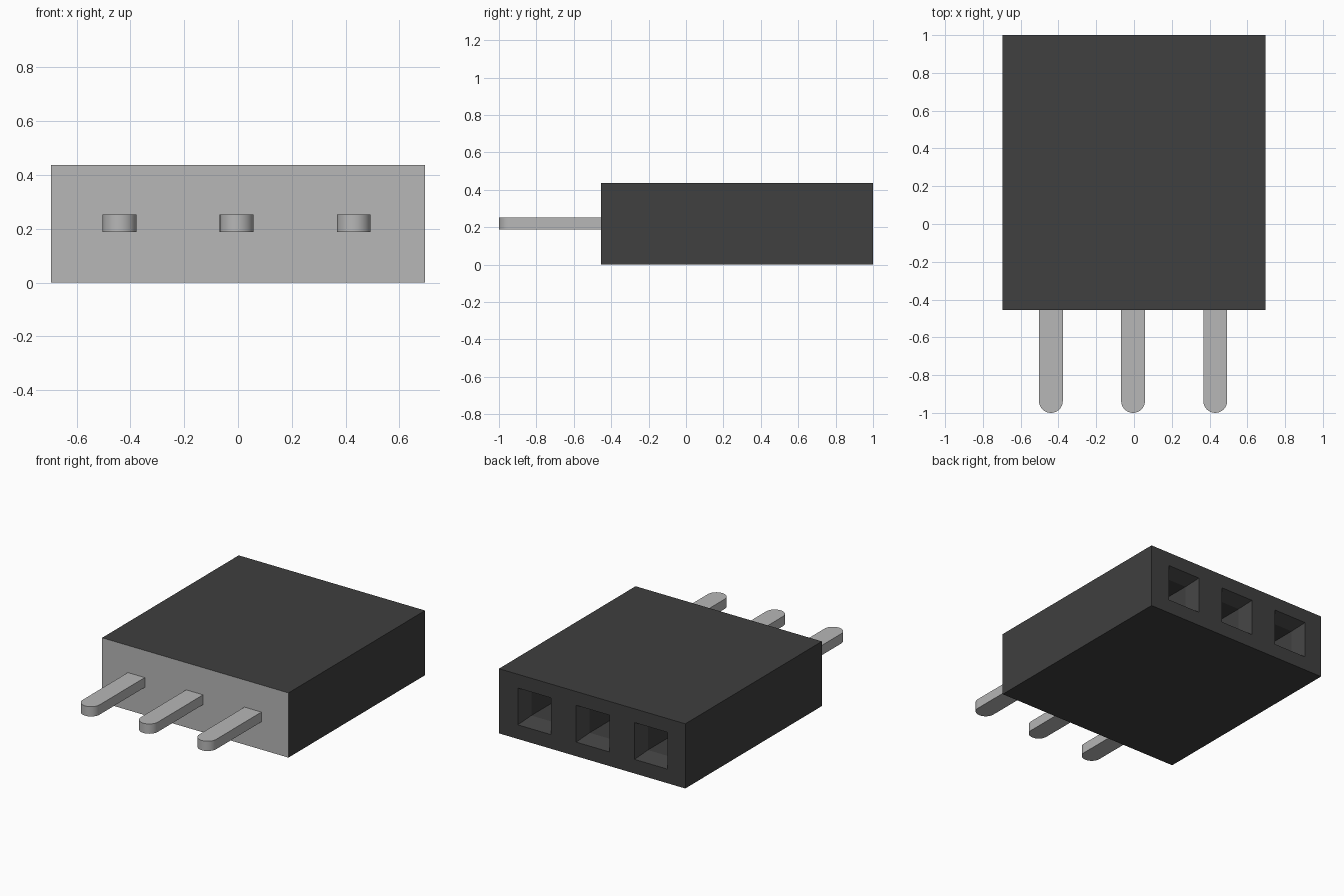
import bpy, bmesh, math
from mathutils import Matrix

cube = bpy.data.objects.get("Cube")
if cube:
    bpy.data.objects.remove(cube, do_unlink=True)


def material(name, value):
    m = bpy.data.materials.new(name)
    m.use_nodes = True
    colour = (value, value, value, 1)
    m.diffuse_color = colour
    m.node_tree.nodes["Principled BSDF"].inputs["Base Color"].default_value = colour
    return m


def make_object(name, bm, mats):
    mesh = bpy.data.meshes.new(name)
    bm.to_mesh(mesh)
    bm.free()
    for m in mats:
        mesh.materials.append(m)
    obj = bpy.data.objects.new(name, mesh)
    bpy.context.collection.objects.link(obj)
    return obj


black = material("black plastic", 0.05)
grey = material("grey metal", 0.474)

HALF_W, HEIGHT, FRONT, BACK = 0.695, 0.436, -0.455, 1.0
PIN_X = (-0.44, -0.005, 0.43)
MID_Z = 0.219
SOCKET = 0.124          # half size of a socket mouth

# Housing block
bm = bmesh.new()
bmesh.ops.create_cube(bm, size=1, matrix=Matrix.Translation(
    (0, (FRONT + BACK) / 2, HEIGHT / 2)) @ Matrix.Diagonal((2 * HALF_W, BACK - FRONT, HEIGHT, 1)))


def back_faces():
    bm.normal_update()
    return [f for f in bm.faces if f.normal.y > 0.9]


# Cut the socket outlines into the back face only
cuts = [((x + s * SOCKET, 0, 0), (1, 0, 0)) for x in PIN_X for s in (-1, 1)]
cuts += [((0, 0, MID_Z + s * SOCKET), (0, 0, 1)) for s in (-1, 1)]
for point, normal in cuts:
    faces = back_faces()
    geom = set(faces)
    for f in faces:
        geom.update(f.edges)
        geom.update(f.verts)
    bmesh.ops.bisect_plane(bm, geom=list(geom), plane_co=point, plane_no=normal)

# Tapered socket mouths leading into straight square holes
mouths = []
for f in back_faces():
    c = f.calc_center_median()
    if abs(c.z - MID_Z) < 0.02 and min(abs(c.x - x) for x in PIN_X) < 0.02:
        mouths.append(f)
bmesh.ops.inset_individual(bm, faces=mouths, thickness=0.062, depth=-0.08)
bmesh.ops.inset_individual(bm, faces=mouths, thickness=0.0, depth=-0.5)

# Grey front face
bm.normal_update()
for f in bm.faces:
    if f.normal.y < -0.9 and f.calc_center_median().y < FRONT + 0.01:
        f.material_index = 1
make_object("housing", bm, (black, grey))

# Flat contact pins with rounded tips
R, Z0, Z1 = 0.063, 0.187, 0.253
for name, x in zip(("right_pin", "middle_pin", "left_pin"), PIN_X):
    bm = bmesh.new()
    outline = [(x + R, FRONT + 0.01), (x - R, FRONT + 0.01)]
    for i in range(17):
        a = math.pi * (1 + i / 16)
        outline.append((x + R * math.cos(a), -1 + R + R * math.sin(a)))
    base = bm.faces.new([bm.verts.new((px, py, Z0)) for px, py in outline])
    top = bmesh.ops.extrude_face_region(bm, geom=[base])["geom"]
    bmesh.ops.translate(bm, vec=(0, 0, Z1 - Z0),
                        verts=[g for g in top if isinstance(g, bmesh.types.BMVert)])
    bmesh.ops.recalc_face_normals(bm, faces=bm.faces)
    pin = make_object(name, bm, (grey,))
    bpy.ops.object.select_all(action='DESELECT')
    pin.select_set(True)
    bpy.context.view_layer.objects.active = pin
    bpy.ops.object.shade_smooth_by_angle(angle=math.radians(30))
